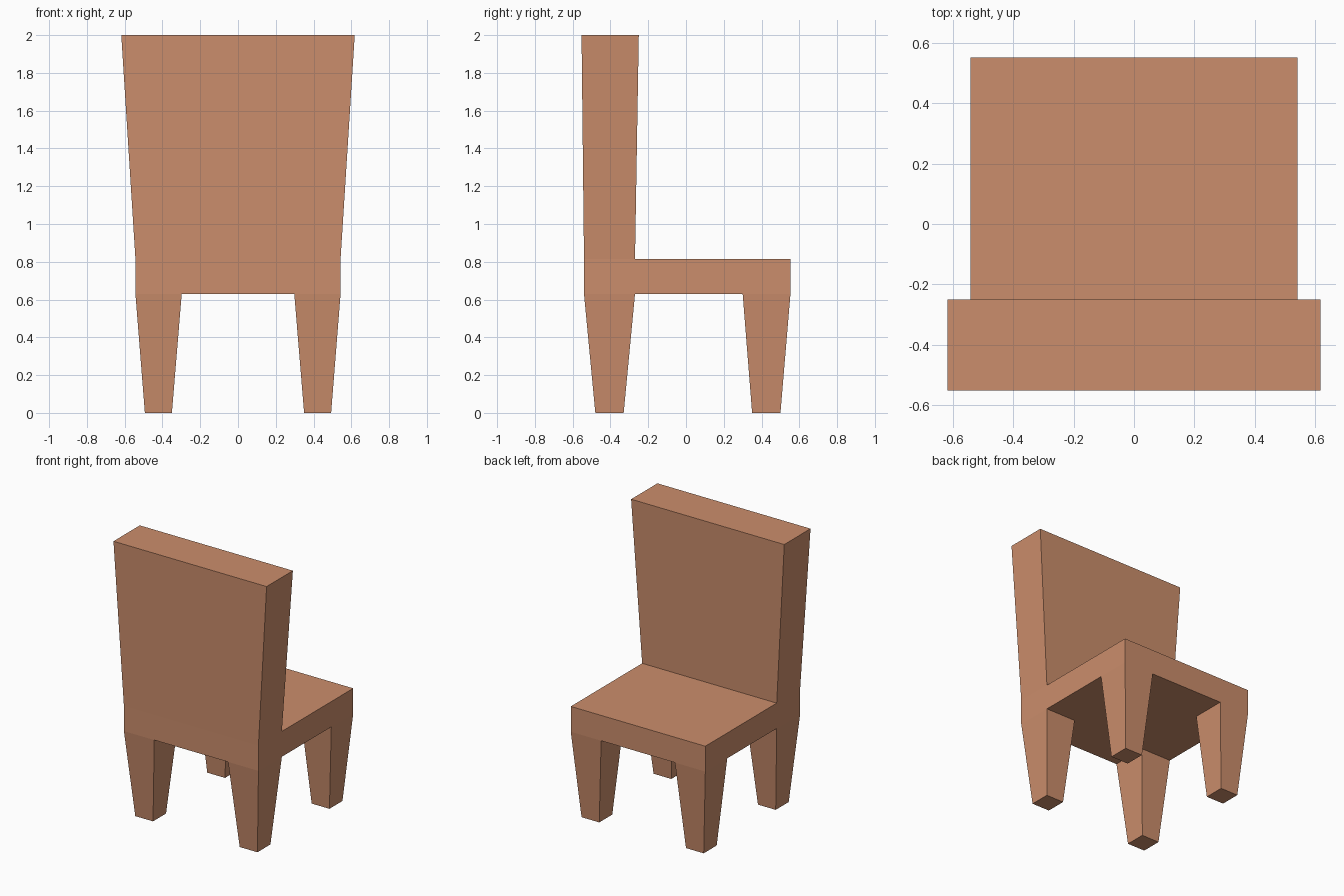
import bpy
import bmesh

if "Cube" in bpy.data.objects:
    bpy.data.objects.remove(bpy.data.objects["Cube"])

wood = bpy.data.materials.new("wood")
wood.diffuse_color = (0.60, 0.27, 0.15, 1)
wood.use_nodes = True
wood.node_tree.nodes["Principled BSDF"].inputs["Base Color"].default_value = wood.diffuse_color


def tapered_block(name, bottom, top, z0, z1):
    """Block between two rectangles, each given as (x0, x1, y0, y1)."""
    bm = bmesh.new()
    bmesh.ops.create_cube(bm, size=2)
    for v in bm.verts:
        x0, x1, y0, y1 = top if v.co.z > 0 else bottom
        v.co = (x1 if v.co.x > 0 else x0,
                y1 if v.co.y > 0 else y0,
                z1 if v.co.z > 0 else z0)
    mesh = bpy.data.meshes.new(name)
    bm.to_mesh(mesh)
    bm.free()
    mesh.materials.append(wood)
    obj = bpy.data.objects.new(name, mesh)
    bpy.context.collection.objects.link(obj)
    return obj


SEAT_Z0, SEAT_Z1 = 0.63, 0.815
HALF_W, BACK_Y, FRONT_Y = 0.543, -0.54, 0.553
BACK_INNER = -0.27

# Seat slab
seat = (-HALF_W, HALF_W, BACK_Y, FRONT_Y)
tapered_block("seat", seat, seat, SEAT_Z0, SEAT_Z1)

# Backrest, flaring towards the top
tapered_block("backrest", (-HALF_W, HALF_W, BACK_Y, BACK_INNER),
              (-0.618, 0.618, -0.553, -0.25), SEAT_Z1, 2.0)

# Four tapered legs: (foot y range, top y range) for each row
rows = {
    "backrest_side_leg": ((-0.48, -0.33), (BACK_Y, BACK_INNER)),
    "seat_side_leg": ((0.35, 0.50), (0.30, FRONT_Y)),
}
for row, (foot_y, top_y) in rows.items():
    for side, s in (("left", -1), ("right", 1)):
        foot_x = sorted((s * 0.35, s * 0.493))
        top_x = sorted((s * 0.298, s * HALF_W))
        tapered_block(f"{row}_{side}", (*foot_x, *foot_y),
                      (*top_x, *top_y), 0.0, SEAT_Z0)
